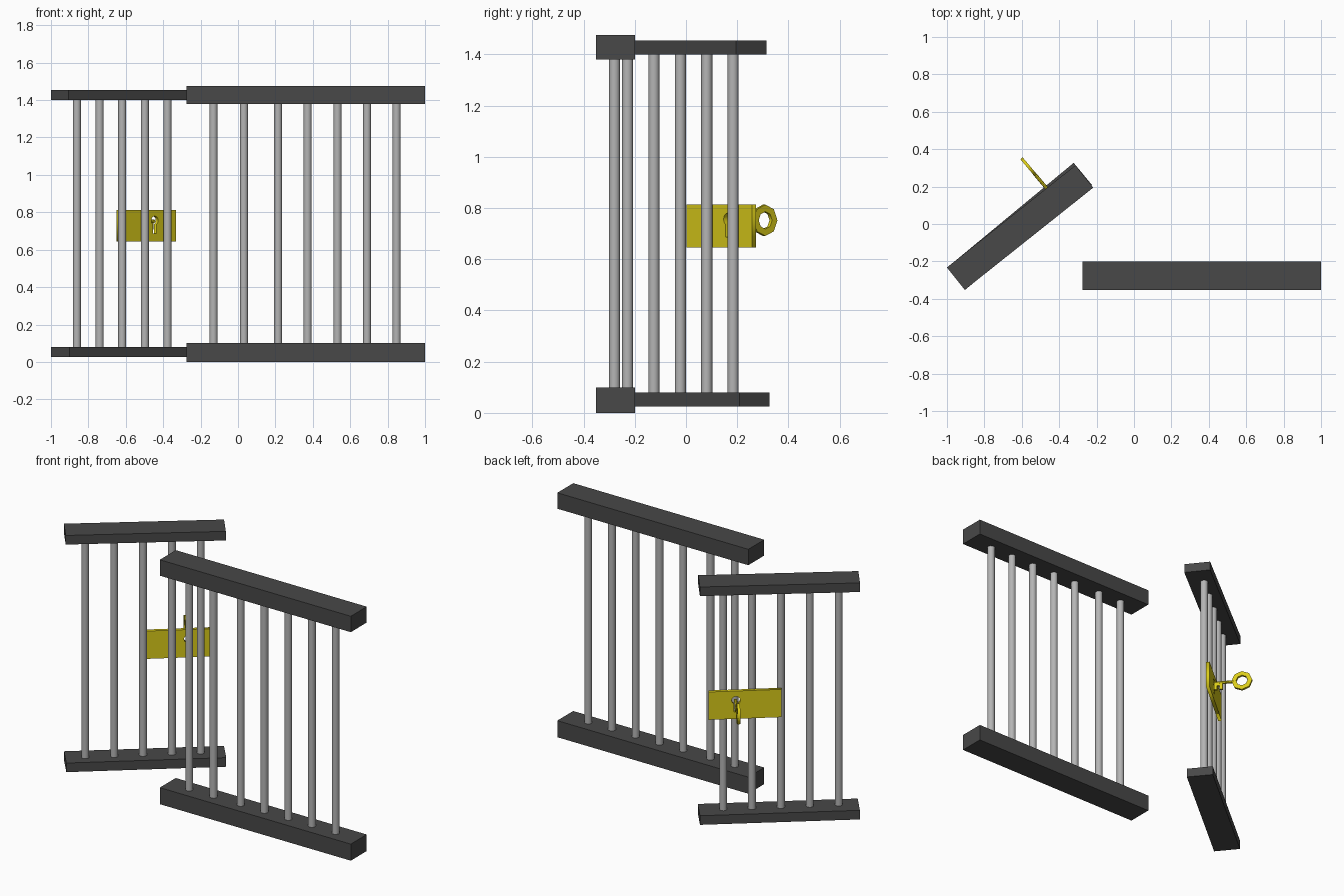
import bpy, math
from mathutils import Matrix, Vector

if "Cube" in bpy.data.objects:
    bpy.data.objects.remove(bpy.data.objects["Cube"])


def material(name, rgb):
    m = bpy.data.materials.new(name)
    m.diffuse_color = (*rgb, 1)
    m.use_nodes = True
    m.node_tree.nodes["Principled BSDF"].inputs["Base Color"].default_value = m.diffuse_color
    return m


DARK = material("dark_iron", (0.065, 0.065, 0.065))
STEEL = material("grey_steel", (0.46, 0.46, 0.46))
BRASS = material("yellow_brass", (0.70, 0.60, 0.01))


def box(name, centre, size, angle, mat):
    bpy.ops.mesh.primitive_cube_add(size=1)
    ob = bpy.context.object
    ob.name = name
    ob.data.transform(Matrix.Diagonal((*size, 1)))
    ob.matrix_world = Matrix.Translation(centre) @ Matrix.Rotation(angle, 4, 'Z')
    ob.data.materials.append(mat)
    return ob


def rod(name, a, b, r, mat, sides=16):
    a, b = Vector(a), Vector(b)
    bpy.ops.mesh.primitive_cylinder_add(vertices=sides, radius=r, depth=(b - a).length)
    ob = bpy.context.object
    ob.name = name
    ob.rotation_euler = (b - a).to_track_quat('Z', 'Y').to_euler()
    ob.location = (a + b) / 2
    ob.data.materials.append(mat)
    bpy.ops.object.shade_smooth_by_angle()
    return ob


def cutout(name, loops, thickness, origin, angle, mat):
    """Upright flat plate from closed outlines; inner outlines become holes."""
    cu = bpy.data.curves.new(name, 'CURVE')
    cu.dimensions = '2D'
    cu.fill_mode = 'BOTH'
    cu.extrude = thickness / 2
    for pts in loops:
        sp = cu.splines.new('POLY')
        sp.points.add(len(pts) - 1)
        for p, (x, y) in zip(sp.points, pts):
            p.co = (x, y, 0, 1)
        sp.use_cyclic_u = True
    cu.materials.append(mat)
    ob = bpy.data.objects.new(name, cu)
    bpy.context.collection.objects.link(ob)
    ob.matrix_world = (Matrix.Translation(origin) @ Matrix.Rotation(angle, 4, 'Z')
                       @ Matrix.Rotation(math.pi / 2, 4, 'X'))
    bpy.ops.object.select_all(action='DESELECT')
    ob.select_set(True)
    bpy.context.view_layer.objects.active = ob
    bpy.ops.object.convert(target='MESH')
    return bpy.context.object


def ring(cx, cy, r, n, start=0, sweep=360):
    steps = n if sweep == 360 else n - 1
    return [(cx + r * math.cos(math.radians(start + sweep * i / steps)),
             cy + r * math.sin(math.radians(start + sweep * i / steps))) for i in range(n)]


# Fixed panel: two thick rails and seven bars
box("fixed_bottom_rail", (0.362, -0.276, 0.05), (1.276, 0.152, 0.10), 0, DARK)
box("fixed_top_rail", (0.362, -0.276, 1.428), (1.276, 0.152, 0.096), 0, DARK)
for i, x in enumerate((-0.131, 0.032, 0.214, 0.372, 0.532, 0.69, 0.848)):
    rod(f"fixed_bar_{i + 1}", (x, -0.279, 0.08), (x, -0.279, 1.40), 0.0215, STEEL)

# Open gate: two slimmer rails, the top one turned slightly, and five bars
box("gate_bottom_rail", (-0.612, -0.012, 0.053), (0.878, 0.153, 0.055), math.radians(39.6), DARK)
box("gate_top_rail", (-0.609, -0.019, 1.427), (0.878, 0.153, 0.055), math.radians(38.5), DARK)
for i in range(5):
    x, y = -0.861 + 0.121 * i, -0.228 + 0.103 * i
    rod(f"gate_bar_{i + 1}", (x, y, 0.06), (x, y, 1.42), 0.0215, STEEL)

# Lock plate with a keyhole, on the back of the gate
A = math.radians(40)
along = Vector((math.cos(A), math.sin(A), 0))
back = Vector((-math.sin(A), math.cos(A), 0))
centre = Vector((-0.490, 0.1375, 0.729))
S = 0.05
hole = ring(S, 0.027, 0.024, 11, -60, 300) + [(S - 0.012, -0.043), (S + 0.012, -0.043)]
outline = [(-0.2, -0.084), (0.2, -0.084), (0.2, 0.084), (-0.2, 0.084)]
cutout("lock_plate", [outline, hole], 0.02, centre, A, BRASS)

# Key: round shaft, octagonal bow and a toothed bit
key = centre + along * (S + 0.002) + back * 0.01 + Vector((0, 0, 0.023))
rod("key_shaft", key - back * 0.012, key + back * 0.118, 0.009, BRASS, 8)
cutout("key_bow", [ring(0.165, 0, 0.061, 8), ring(0.165, 0, 0.034, 8)],
       0.016, key, A + math.pi / 2, BRASS)
bit = [(0.0, 0), (0.0, -0.045), (0.018, -0.045), (0.018, -0.02), (0.034, -0.02),
       (0.034, -0.045), (0.052, -0.045), (0.052, 0)]
cutout("key_bit", [bit], 0.012, key, A + math.pi / 2, BRASS)
